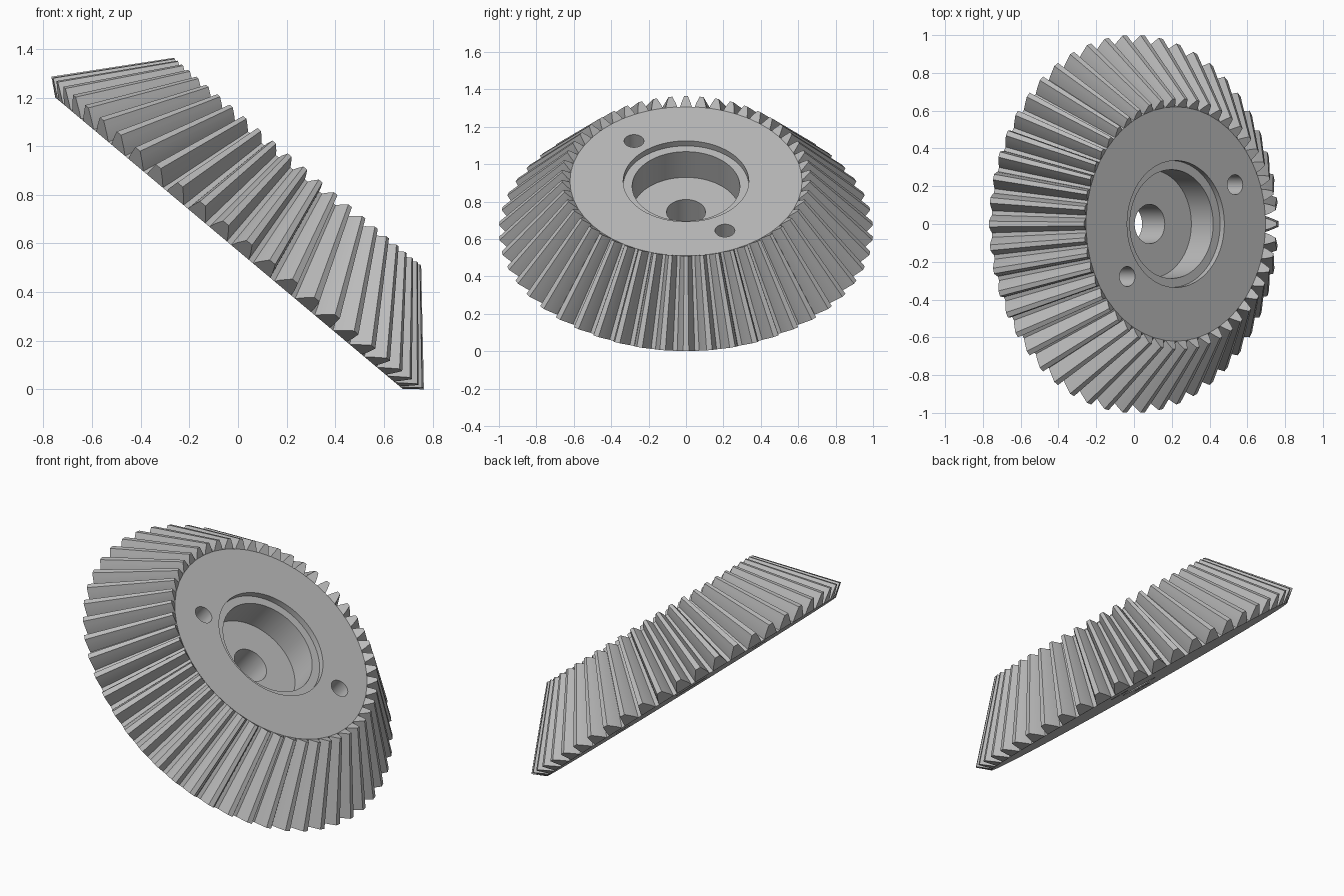
import bpy
import bmesh
import math
from mathutils import Vector

if "Cube" in bpy.data.objects:
    bpy.data.objects.remove(bpy.data.objects["Cube"], do_unlink=True)

TEETH = 50
PITCH = 2 * math.pi / TEETH
APEX = Vector((0, 0, 1.195))    # point where all tooth lines meet
INNER_SCALE = 0.664             # small end of the teeth relative to the large end
TOP = APEX.z * (1 - INNER_SCALE)

steel = bpy.data.materials.new("grey_steel")
steel.use_nodes = True
grey = (0.5, 0.5, 0.5, 1)
steel.diffuse_color = grey
steel.node_tree.nodes["Principled BSDF"].inputs["Base Color"].default_value = grey

# Half tooth: radius, height, half width, from root to tip
FLANK = [(0.934, 0, 0.047), (0.958, 0.02, 0.038), (0.982, 0.04, 0.025), (1.0, 0.055, 0.015)]


def tooth_points(i):
    """Tooth outline at the large end, root to tip and back to root."""
    sides = [(r, h, -w) for r, h, w in FLANK] + [(r, h, w) for r, h, w in reversed(FLANK)]
    return [Vector((r * math.cos(i * PITCH + w / r), r * math.sin(i * PITCH + w / r), h))
            for r, h, w in sides]


# Gear body with tapered teeth
bm = bmesh.new()
outer, inner = [], []
for i in range(TEETH):
    points = tooth_points(i)
    outer.append([bm.verts.new(p) for p in points])
    inner.append([bm.verts.new(APEX + (p - APEX) * INNER_SCALE) for p in points])
for big, small in zip(outer, inner):
    bm.faces.new(big)
    bm.faces.new(small)
big_loop, small_loop = sum(outer, []), sum(inner, [])
for k in range(len(big_loop)):
    n = (k + 1) % len(big_loop)
    bm.faces.new((big_loop[k], big_loop[n], small_loop[n], small_loop[k]))
for ends in (outer, inner):
    bm.faces.new([v for tooth in ends for v in (tooth[0], tooth[-1])])
bmesh.ops.recalc_face_normals(bm, faces=bm.faces)
mesh = bpy.data.meshes.new("bevel_gear")
bm.to_mesh(mesh)
bm.free()
gear = bpy.data.objects.new("bevel_gear", mesh)
bpy.context.collection.objects.link(gear)
mesh.materials.append(steel)


def drill(x, y, radius, bottom):
    """Cut a round hole from the top face down to the given height."""
    top = TOP + 0.1
    bpy.ops.mesh.primitive_cylinder_add(vertices=64, radius=radius, depth=top - bottom,
                                        location=(x, y, (top + bottom) / 2))
    cutter = bpy.context.object
    cutter.hide_render = True
    cutter.data.materials.append(steel)
    cut = gear.modifiers.new("hole", 'BOOLEAN')
    cut.operation = 'DIFFERENCE'
    cut.solver = 'EXACT'
    cut.object = cutter
    bpy.context.view_layer.objects.active = gear
    bpy.ops.object.modifier_apply(modifier=cut.name)
    bpy.data.objects.remove(cutter, do_unlink=True)


# Stepped recess, shaft bore and two pin holes
drill(0, 0, 0.336, TOP - 0.035)
drill(0, 0, 0.288, 0.187)
drill(0, 0, 0.104, -0.1)
drill(0.41, 0.208, 0.053, -0.1)
drill(-0.335, -0.278, 0.053, -0.1)

# Tilt the gear and rest its rim on the floor
gear.rotation_euler = (0, math.radians(40), 0)
gear.location = (-0.037, 0, 0.601)
bpy.ops.object.select_all(action='DESELECT')
gear.select_set(True)
bpy.context.view_layer.objects.active = gear
bpy.ops.object.shade_smooth_by_angle(angle=math.radians(25))
